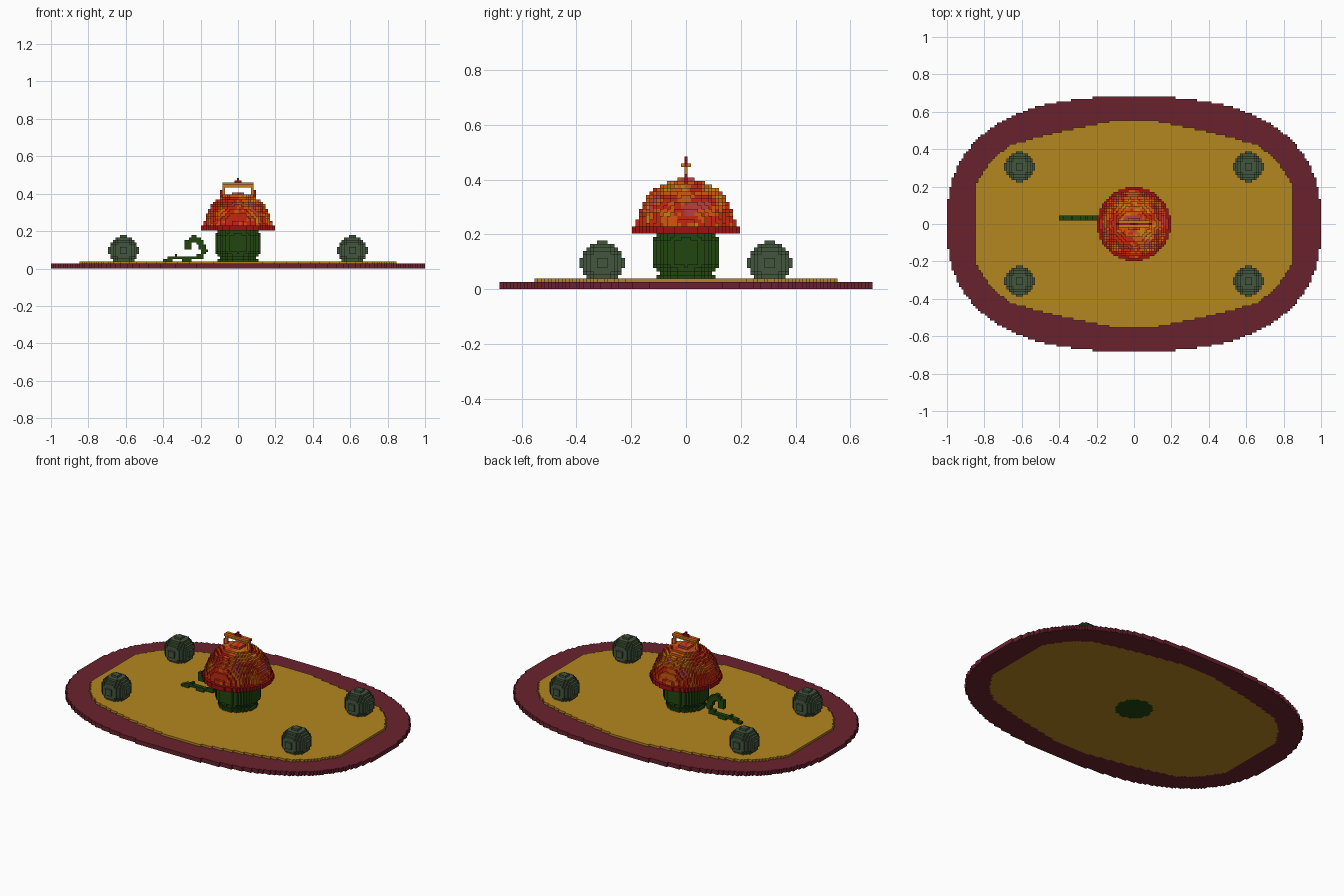
import bpy
import math
from mathutils import Vector, noise
from mathutils.geometry import intersect_point_line

if "Cube" in bpy.data.objects:
    bpy.data.objects.remove(bpy.data.objects["Cube"], do_unlink=True)

H = 2 / 157  # edge length of one block


def srgb(r, g, b):
    return [((c / 255 + 0.055) / 1.055) ** 2.4 if c > 10 else c / 255 / 12.92
            for c in (r, g, b)] + [1.0]


def material(name, rgb):
    m = bpy.data.materials.new(name)
    m.use_nodes = True
    m.diffuse_color = srgb(*rgb)
    m.node_tree.nodes["Principled BSDF"].inputs["Base Color"].default_value = srgb(*rgb)
    return m


MAROON = material("maroon", (106, 34, 46))
GOLD = material("gold", (180, 134, 32))
LEAF = material("deep_green", (34, 70, 16))
SAGE = material("sage_green", (68, 86, 62))
DARK_RED = material("dark_red", (160, 16, 18))
RED = material("scarlet", (196, 40, 16))
ORANGE = material("orange", (208, 88, 14))
AMBER = material("amber", (206, 126, 24))
PINK = material("rose", (186, 62, 66))

# The six directions of a block, each with its face corners
SIDES = [((1, 0, 0), ((1, 0, 0), (1, 1, 0), (1, 1, 1), (1, 0, 1))),
         ((-1, 0, 0), ((0, 0, 0), (0, 0, 1), (0, 1, 1), (0, 1, 0))),
         ((0, 1, 0), ((0, 1, 0), (0, 1, 1), (1, 1, 1), (1, 1, 0))),
         ((0, -1, 0), ((0, 0, 0), (1, 0, 0), (1, 0, 1), (0, 0, 1))),
         ((0, 0, 1), ((0, 0, 1), (1, 0, 1), (1, 1, 1), (0, 1, 1))),
         ((0, 0, -1), ((0, 0, 0), (0, 1, 0), (1, 1, 0), (1, 0, 0)))]


def blocks(name, xs, ys, zs, rule):
    """Fill the block range where rule(i, j, k) gives a material; keep outer faces."""
    cells = {}
    for i in xs:
        for j in ys:
            for k in zs:
                m = rule(i, j, k)
                if m:
                    cells[i, j, k] = m
    mats = list(dict.fromkeys(cells.values()))
    verts, faces, slots = {}, [], []
    for (i, j, k), m in cells.items():
        for (dx, dy, dz), corners in SIDES:
            if (i + dx, j + dy, k + dz) not in cells:
                faces.append([verts.setdefault((i + a, j + b, k + c), len(verts))
                              for a, b, c in corners])
                slots.append(mats.index(m))
    mesh = bpy.data.meshes.new(name)
    mesh.from_pydata([((i - 0.5) * H, (j - 0.5) * H, k * H) for i, j, k in verts], [], faces)
    for m in mats:
        mesh.materials.append(m)
    mesh.polygons.foreach_set("material_index", slots)
    obj = bpy.data.objects.new(name, mesh)
    bpy.context.collection.objects.link(obj)
    return obj


def span(n, centre=0):
    return range(centre - n, centre + n + 1)


# Oval mat: gold field inside a lower maroon border
GOLD_EDGE = [(0, .55), (.12, .55), (.4, .495), (.66, .425), (.76, .35), (.82, .26), (.85, .2)]


def in_field(i, j):
    x, y = abs(i) * H, abs(j) * H
    for (x0, y0), (x1, y1) in zip(GOLD_EDGE, GOLD_EDGE[1:]):
        if x0 <= x <= x1:
            return y <= y0 + (y1 - y0) * (x - x0) / (x1 - x0)
    return False


def in_mat(i, j):
    return (abs(i) / 78.5) ** 2.5 + (abs(j) / 53.5) ** 2.5 <= 1


blocks("mat_border", span(78), span(53), range(2),
       lambda i, j, k: MAROON if in_mat(i, j) and not in_field(i, j) else None)
blocks("mat_field", span(67), span(44), range(3),
       lambda i, j, k: GOLD if in_field(i, j) and math.hypot(i, j) > 8.2 else None)

# Four round bushes
for sx, side in ((-1, "right"), (1, "left")):
    for sy, end in ((-1, "front"), (1, "back")):
        cx, cy = sx * 48, sy * 24
        blocks(f"bush_{end}_{side}", span(6, cx), span(6, cy), range(3, 14),
               lambda i, j, k: SAGE if math.dist((i, j, k), (cx, cy, 7)) <= 6.3 else None)

# Rounded pot with a foot, one radius for each layer
POT = [8.2, 8.2, 8.2, 8.4, 7.6, 8.4, 9] + [9.5] * 7 + [9.2, 8.8]
blocks("pot", span(9), span(9), range(len(POT)),
       lambda i, j, k: LEAF if math.hypot(i, j) <= POT[k] else None)


# Domed lid with a dark brim and mottled colouring
def mottle(i, j, k):
    p = Vector((i, j, k))
    n = noise.noise(p * 0.17) + 0.55 * noise.noise(p * 0.6 + Vector((9, 4, 7)))
    n += (k - 24) * 0.018
    if noise.noise(p * 0.19 + Vector((31, 12, 5))) > 0.36:
        return PINK
    return RED if n < -0.05 else ORANGE if n < 0.36 else AMBER


def lid(i, j, k):
    r = math.hypot(i, j)
    if k < 18:
        return DARK_RED if r <= 15.3 else None
    return mottle(i, j, k) if r * r + (k - 17) ** 2 <= 14.3 ** 2 else None


blocks("lid", span(15), span(15), range(16, 32), lid)


# Square handle with a knob on top
def handle(i, j, k):
    a, b = abs(i), abs(j)
    if k >= 36:
        return DARK_RED if b == 0 and a <= 37 - k else None
    if k >= 34:
        if a <= 6 and b <= k - 34:
            return DARK_RED if k == 35 and b == 0 else AMBER
        return None
    if a == 6 and b == 0:
        return AMBER
    if a == 7 and b == 0 and k < 33:
        return DARK_RED
    return ORANGE if a in (5, 6) and b <= 2 and k < 31 else None


blocks("handle", span(7), span(2), range(26, 38), handle)

# Curled tendril beside the pot
CURL = [(-.385, .045), (-.33, .06), (-.28, .052), (-.2, .062), (-.182, .1),
        (-.2, .14), (-.235, .158), (-.275, .135), (-.268, .118)]


def tendril(i, j, k):
    p = Vector((i * H, (k + 0.5) * H, 0))
    for a, b in zip(CURL, CURL[1:]):
        a, b = Vector((*a, 0)), Vector((*b, 0))
        t = intersect_point_line(p, a, b)[1]
        thick = 0.017 if a.y > 0.09 else 0.011
        if (p - a.lerp(b, min(max(t, 0), 1))).length <= thick:
            return LEAF
    return None


blocks("tendril", range(-32, -11), range(2, 4), range(3, 15), tendril)
